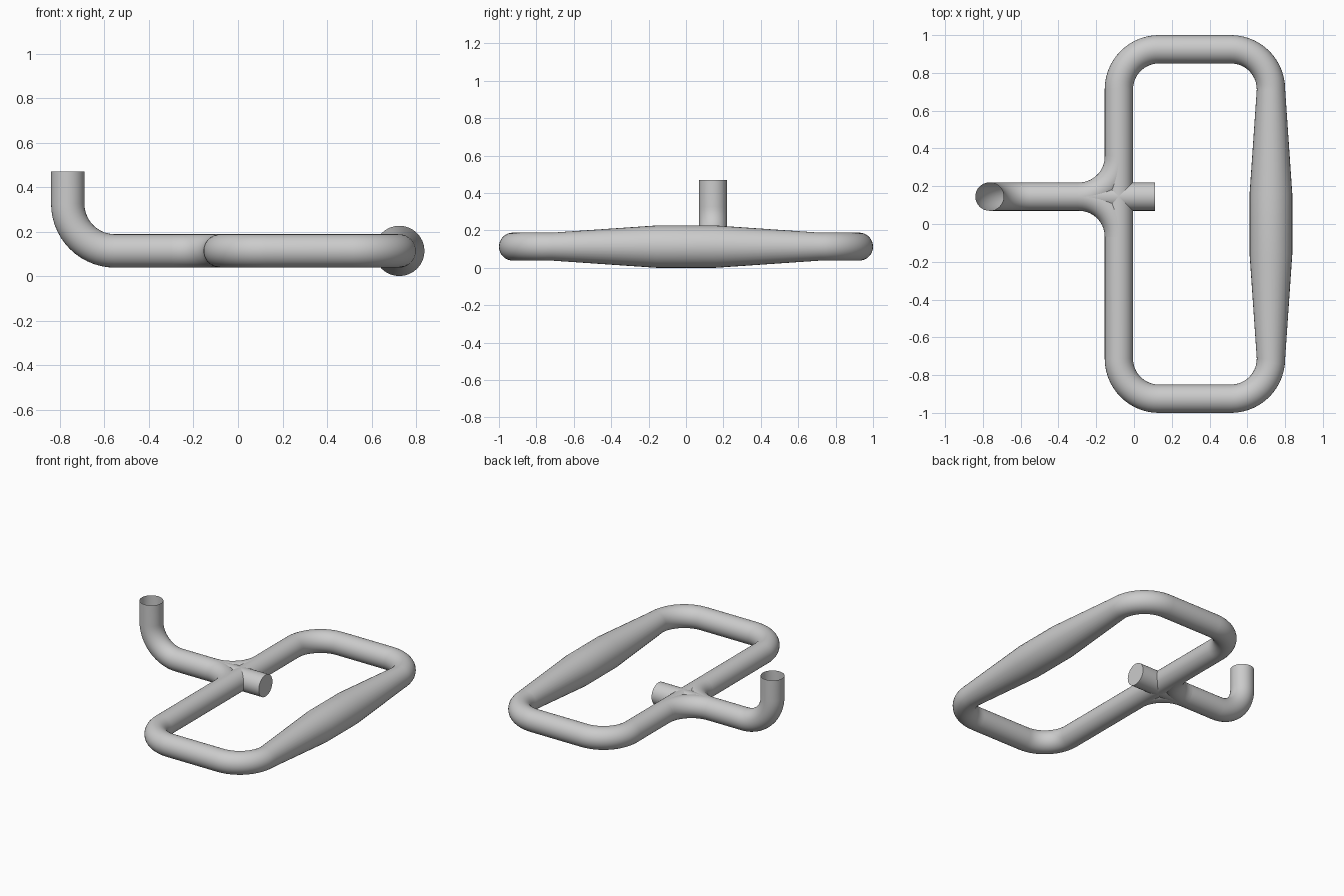
import bpy
import math
from mathutils import Vector

cube = bpy.data.objects.get("Cube")
if cube:
    bpy.data.objects.remove(cube, do_unlink=True)

R = 0.075          # tube radius
BEND = 0.212       # centreline radius of every bend
GRIP = 0.113       # radius of the swollen grip
Z = GRIP           # height of the flat centreline
LEFT, RIGHT, SIDE = -0.08, 0.725, 0.925
STEM_Y, HOOK_X = 0.145, -0.765

metal = bpy.data.materials.new("grey metal")
metal.use_nodes = True
metal.diffuse_color = (0.6, 0.6, 0.6, 1)
metal.node_tree.nodes["Principled BSDF"].inputs["Base Color"].default_value = (0.6, 0.6, 0.6, 1)


def bend(before, corner, after, steps=14):
    """Points of a quarter arc that rounds a right-angled corner."""
    c = Vector(corner)
    a = (Vector(before) - c).normalized() * BEND
    b = (Vector(after) - c).normalized() * BEND
    centre = c + a + b
    angles = [math.pi / 2 * i / steps for i in range(steps + 1)]
    return [centre - b * math.cos(t) - a * math.sin(t) for t in angles]


def tube(name, points, radii=None, closed=False, caps=False):
    """Round tube swept along the points, turned into a smooth mesh."""
    curve = bpy.data.curves.new(name, "CURVE")
    curve.dimensions = "3D"
    curve.bevel_depth = R
    curve.bevel_resolution = 14
    curve.use_fill_caps = caps
    spline = curve.splines.new("POLY")
    spline.points.add(len(points) - 1)
    for i, p in enumerate(points):
        spline.points[i].co = (*p, 1)
        spline.points[i].radius = radii[i] / R if radii else 1
    spline.use_cyclic_u = closed
    obj = bpy.data.objects.new(name, curve)
    bpy.context.collection.objects.link(obj)
    bpy.ops.object.select_all(action="DESELECT")
    obj.select_set(True)
    bpy.context.view_layer.objects.active = obj
    bpy.ops.object.convert(target="MESH")
    obj = bpy.context.object
    obj.data.materials.clear()
    obj.data.materials.append(metal)
    bpy.ops.object.shade_smooth_by_angle(angle=math.radians(35))
    return obj


# Rounded rectangular handle, with the grip swelling on its outer side
corners = [(LEFT, -SIDE, Z), (RIGHT, -SIDE, Z), (RIGHT, SIDE, Z), (LEFT, SIDE, Z)]
path = []
for i in range(4):
    path += bend(corners[i - 1], corners[i], corners[(i + 1) % 4])
    if i == 1:
        path += [Vector((RIGHT, y, Z)) for y in (-0.16, 0.16)]
radii = [GRIP if abs(p.y) < 0.2 else R for p in path]
tube("handle_loop", path, radii, closed=True)

# Stem bending up into the open hook
foot = (HOOK_X, STEM_Y, Z)
tip = (HOOK_X, STEM_Y, 0.47)
hub = (LEFT, STEM_Y, Z)
tube("stem_hook", [hub] + bend(hub, foot, tip) + [tip])

# Closed stub crossing the handle bar
tube("stem_stub", [hub, (0.11, STEM_Y, Z)], caps=True)

# Curved braces from the stem to the handle bar, one each way
for name, side in (("back_brace", 1), ("front_brace", -1)):
    tube(name, bend(foot, hub, (LEFT, side, Z)))
